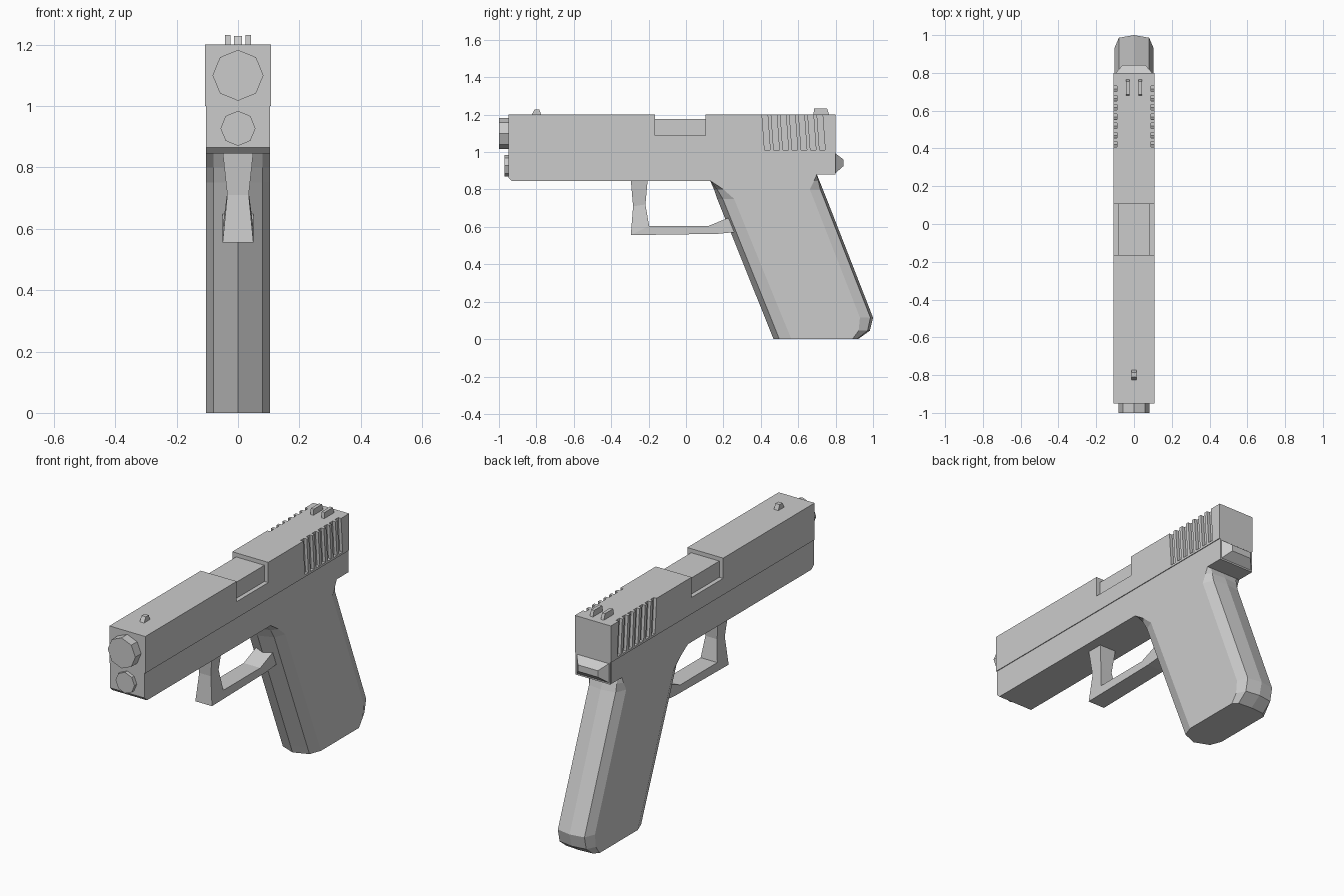
import bpy, bmesh
from math import cos, sin, pi

old = bpy.data.objects.get("Cube")
if old:
    bpy.data.objects.remove(old)

grey = bpy.data.materials.new("plain grey")
grey.use_nodes = True
grey.diffuse_color = (0.6, 0.6, 0.6, 1)
grey.node_tree.nodes["Principled BSDF"].inputs["Base Color"].default_value = (0.6, 0.6, 0.6, 1)


def loft(name, sections):
    """Join matching loops of points with quads and cap both ends."""
    bm = bmesh.new()
    loops = [[bm.verts.new(p) for p in s] for s in sections]
    n = len(loops[0])
    for a, b in zip(loops, loops[1:]):
        for i in range(n):
            j = (i + 1) % n
            bm.faces.new((a[i], a[j], b[j], b[i]))
    bm.faces.new(loops[0][::-1])
    bm.faces.new(loops[-1])
    bmesh.ops.recalc_face_normals(bm, faces=bm.faces)
    mesh = bpy.data.meshes.new(name)
    bm.to_mesh(mesh)
    bm.free()
    mesh.materials.append(grey)
    obj = bpy.data.objects.new(name, mesh)
    bpy.context.collection.objects.link(obj)
    return obj


def plate(name, profile, x0, x1):
    """Extrude a side profile of (y, z) points across x."""
    return loft(name, [[(x, y, z) for y, z in profile] for x in (x0, x1)])


def octagon(name, r, z, y0, y1):
    ring = [(r * cos(i * pi / 4), z + r * sin(i * pi / 4)) for i in range(8)]
    return loft(name, [[(a, y, b) for a, b in ring] for y in (y0, y1)])


# Slide with the ejection notch
W = 0.108
slide = plate("slide", [(-.95, 1), (.8, 1), (.8, 1.2), (.105, 1.2), (.105, 1.09),
                        (-.165, 1.09), (-.165, 1.2), (-.95, 1.2)], -W, W)
plate("chamber_block", [(-.165, 1.08), (.105, 1.08), (.105, 1.178), (-.165, 1.178)], -.085, .085)

# Slanted grip grooves cut into both sides of the slide
cutters = []
for i in range(7):
    y = .405 + .049 * i
    groove = [(y + .015, 1.012), (y + .045, 1.012), (y + .03, 1.22), (y, 1.22)]
    for side in (-1, 1):
        cutters.append(plate("groove_cutter", groove, side * .091, side * .13))
for c in cutters:
    mod = slide.modifiers.new("groove", 'BOOLEAN')
    mod.operation = 'DIFFERENCE'
    mod.solver = 'EXACT'
    mod.object = c
bpy.context.view_layer.update()
graph = bpy.context.evaluated_depsgraph_get()
slide_mesh = bpy.data.meshes.new_from_object(slide.evaluated_get(graph))
slide.modifiers.clear()
slide.data = slide_mesh
for c in cutters:
    bpy.data.objects.remove(c)

# Sights
plate("front_sight", [(-.83, 1.19), (-.81, 1.228), (-.785, 1.228), (-.77, 1.19)], -.013, .013)
for label, x in (("right", -.033), ("left", .033)):
    plate("rear_sight_" + label, [(.68, 1.19), (.685, 1.232), (.755, 1.232), (.768, 1.19)],
          x - .009, x + .009)

# Barrel and guide rod ends
octagon("barrel_end", .083, 1.1, -1, -.94)
octagon("guide_rod_end", .057, .927, -.97, -.94)

# Frame under the slide
plate("frame", [(-.95, 1), (-.95, .865), (-.93, .845), (.66, .845),
                (.7, .88), (.8, .88), (.8, 1)], -.104, .104)

# Tapered tail behind the frame
loft("tail", [[(-w, y, lo), (w, y, lo), (w, y, hi), (-w, y, hi)]
              for y, w, lo, hi in ((.79, .105, .88, 1), (.842, .06, .925, .96))])


# Raked grip: (z, front ridge y, front inset, back ridge y, back inset)
def grip_section(z, front, f_in, back, b_in):
    half = [(.104, front + f_in), (.08, front + f_in * .33),
            (0, front), (-.08, front + f_in * .33), (-.104, front + f_in)]
    rear = [(-.104, back - b_in), (-.08, back - b_in * .2),
            (0, back), (.08, back - b_in * .2), (.104, back - b_in)]
    return [(x, y, z) for x, y in half + rear]


loft("grip", [grip_section(*s) for s in (
    (0, .468, .095, .92, .03), (.045, .45, .095, .983, .06), (.115, .422, .094, 1, .07),
    (.75, .167, .09, .752, .07), (.8, .15, .05, .732, .07),
    (.845, .13, .002, .714, .03), (.88, .13, .002, .7, .001))])

# Trigger guard: waisted post and lower bar, (outer y, z, inner y, z, half width)
loft("trigger_guard", [[(-w, a, b), (w, a, b), (w, c, d), (-w, c, d)] for a, b, c, d, w in (
    (-.295, .85, -.205, .85, .05), (-.283, .71, -.217, .72, .035),
    (-.295, .556, -.197, .605, .05), (.17, .563, .12, .605, .05),
    (.26, .572, .23, .65, .05))])
